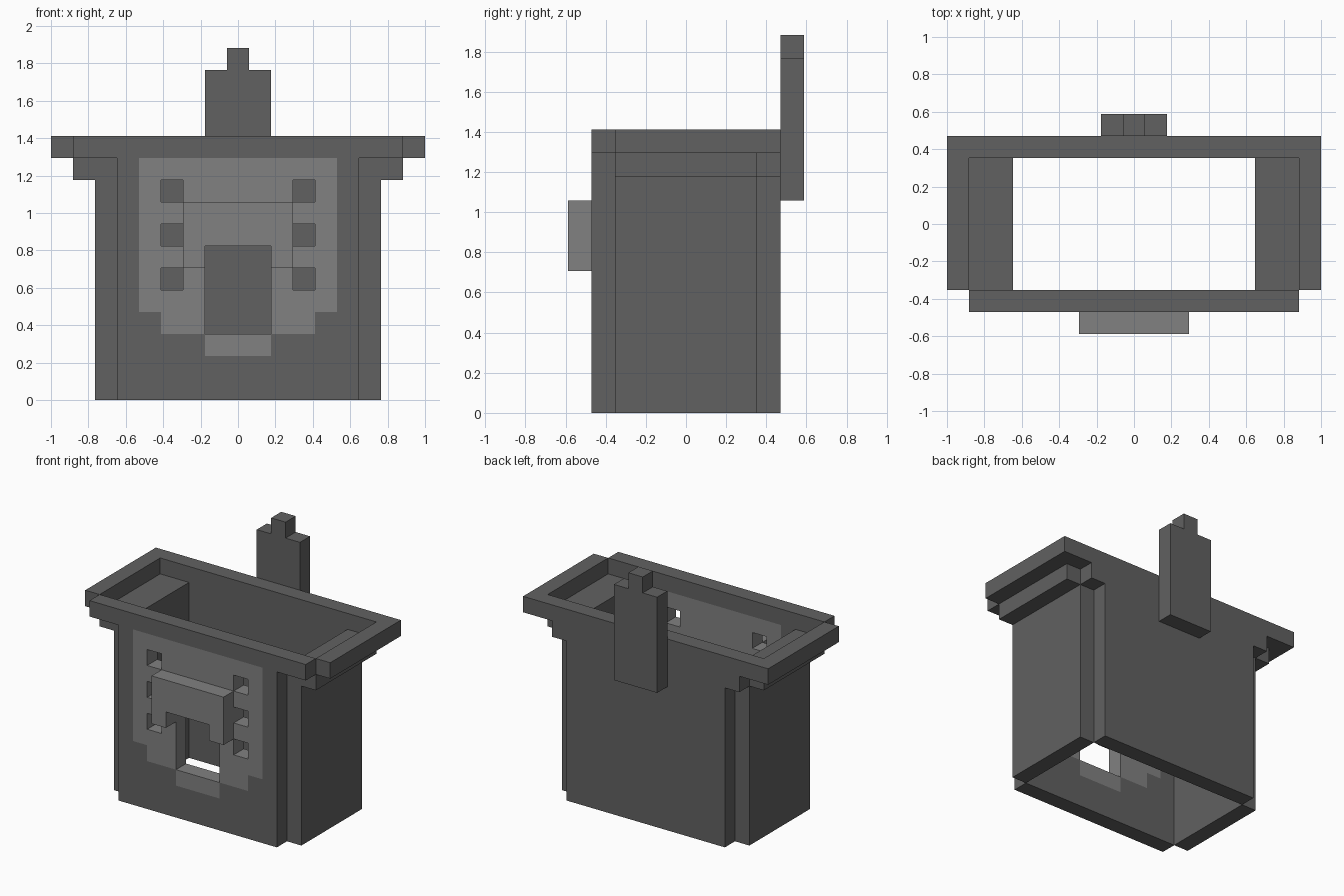
import bpy, bmesh, math
from mathutils import Matrix

if "Cube" in bpy.data.objects:
    bpy.data.objects.remove(bpy.data.objects["Cube"])

U = 2 / 17  # one block; all coordinates below are in blocks


def material(name, v):
    m = bpy.data.materials.new(name)
    m.diffuse_color = (v, v, v, 1)
    m.use_nodes = True
    m.node_tree.nodes["Principled BSDF"].inputs["Base Color"].default_value = m.diffuse_color
    return m


DARK = material("dark_stone", 0.12)
LIGHT = material("light_stone", 0.22)


def plate(name, loops, y0, y1, mat=DARK):
    """Extrude an x-z outline (first loop) with holes (other loops) from y0 to y1."""
    cu = bpy.data.curves.new(name, 'CURVE')
    cu.dimensions, cu.fill_mode = '2D', 'BOTH'
    cu.extrude = (y1 - y0) / 2 * U
    for loop in loops:
        sp = cu.splines.new('POLY')
        sp.points.add(len(loop) - 1)
        for p, (x, z) in zip(sp.points, loop):
            p.co = (x * U, z * U, 0, 1)
        sp.use_cyclic_u = True
    tmp = bpy.data.objects.new(name + "_curve", cu)
    bpy.context.collection.objects.link(tmp)
    dg = bpy.context.evaluated_depsgraph_get()
    me = bpy.data.meshes.new_from_object(tmp.evaluated_get(dg))
    bpy.data.objects.remove(tmp)
    bm = bmesh.new()
    bm.from_mesh(me)
    bm.transform(Matrix.Translation((0, (y0 + y1) / 2 * U, 0)) @ Matrix.Rotation(math.pi / 2, 4, 'X'))
    bmesh.ops.remove_doubles(bm, verts=bm.verts, dist=1e-5)
    bmesh.ops.recalc_face_normals(bm, faces=bm.faces)
    for f in bm.faces:
        f.smooth = False
        f.material_index = 0
    bm.to_mesh(me)
    bm.free()
    me.name = name
    me.materials.clear()
    me.materials.append(mat)
    ob = bpy.data.objects.new(name, me)
    bpy.context.collection.objects.link(ob)
    return ob


def rect(x0, x1, z0, z1):
    return [(x0, z0), (x1, z0), (x1, z1), (x0, z1)]


def flip(loop):
    return [(-x, z) for x, z in reversed(loop)]


def sym(half):
    """Close a right-half outline with its mirror image."""
    return half + flip(half)


# Front wall: dark surround, light face panel with six slots, sill below the mouth
plate("front_wall", [sym([(1.5, 2), (1.5, 3), (3.5, 3), (3.5, 4), (4.5, 4),
                          (4.5, 11), (5.5, 11), (5.5, 0)])], -4, -3)
slots = [rect(2.5, 3.5, z, z + 1) for z in (5, 7, 9)]
plate("face_panel", [sym([(1.5, 7), (1.5, 3), (3.5, 3), (3.5, 4), (4.5, 4), (4.5, 11)])]
      + slots + [flip(s) for s in slots], -4, -3, LIGHT)
plate("mouth_sill", [rect(-1.5, 1.5, 2, 3)], -4, -3, LIGHT)

# Projecting hood over the mouth
plate("mouth_hood", [sym([(1.5, 7), (1.5, 6), (2.5, 6), (2.5, 9)])], -5, -4, LIGHT)

# Back wall and rear post
plate("back_wall", [rect(-5.5, 5.5, 0, 11)], 3, 4)
plate("rear_post", [sym([(1.5, 9), (1.5, 15), (0.5, 15), (0.5, 16)])], 4, 5)

# Side walls with ledge, rear corner brackets and side rims, mirrored
side = [(5.5, 0), (6.5, 0), (6.5, 10), (7.5, 10), (7.5, 11), (5.5, 11)]
for tag, f in (("right", list), ("left", flip)):
    plate(tag + "_side_wall", [f(side)], -3, 3)
    plate(tag + "_corner_bracket", [f(rect(5.5, 6.5, 10, 11))], 3, 4)
    plate(tag + "_rim", [f(rect(7.5, 8.5, 11, 12))], -3, 3)

# Front and back rims
plate("front_rim", [rect(-7.5, 7.5, 11, 12)], -4, -3)
plate("back_rim", [rect(-8.5, 8.5, 11, 12)], 3, 4)
